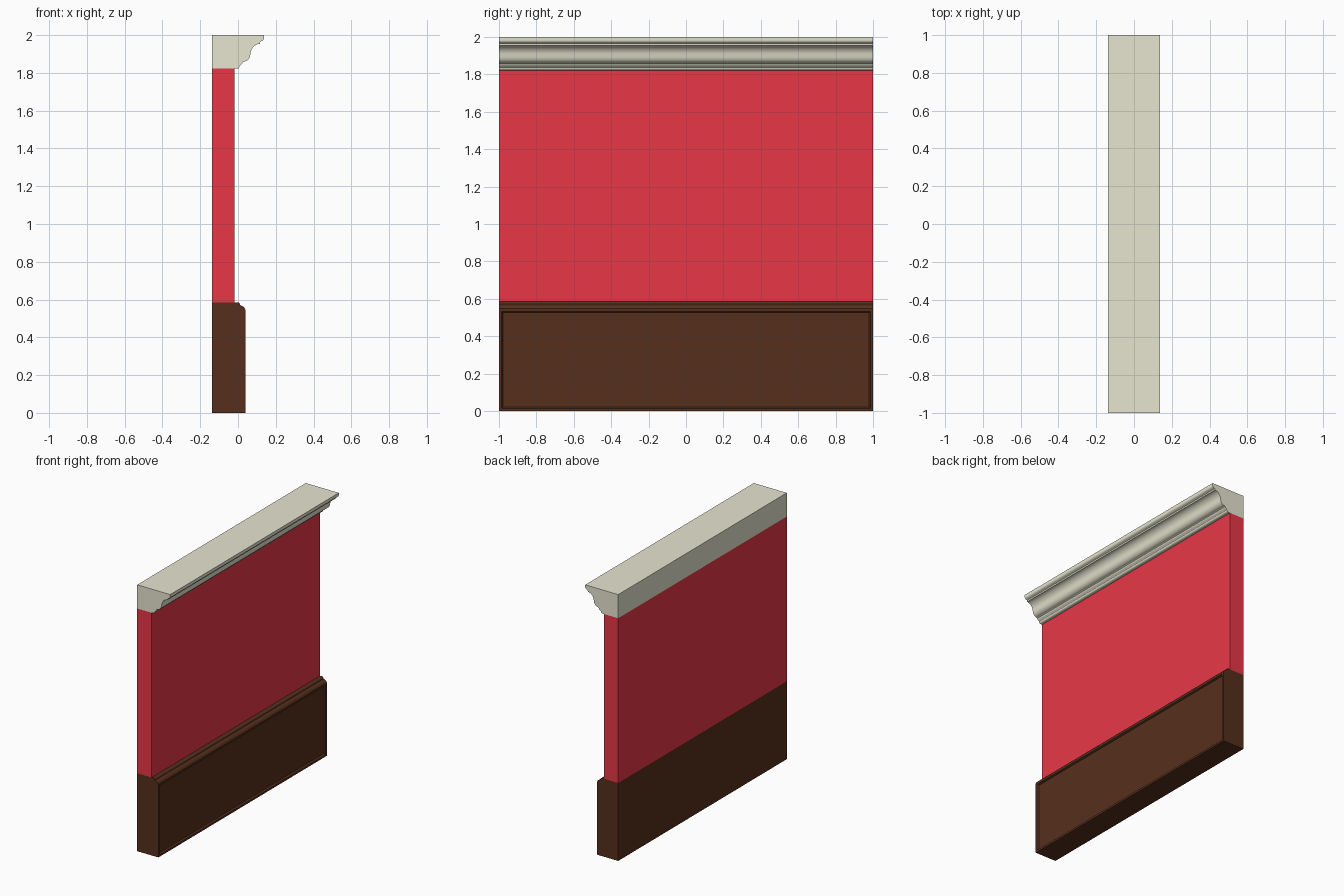
import bpy, bmesh, math

if "Cube" in bpy.data.objects:
    bpy.data.objects.remove(bpy.data.objects["Cube"])


def material(name, rgb):
    m = bpy.data.materials.new(name)
    m.diffuse_color = (*rgb, 1)
    m.use_nodes = True
    m.node_tree.nodes["Principled BSDF"].inputs["Base Color"].default_value = m.diffuse_color
    return m


CREAM = material("cream plaster", (0.82, 0.81, 0.65))
RED = material("red wall paint", (0.81, 0.039, 0.063))
WOOD = material("dark wood", (0.093, 0.029, 0.012))
BACK, FACE = -0.137, -0.018


def arc(cx, cz, rx, rz, a0, a1, n=6):
    """Points on an elliptical arc, angles in degrees."""
    return [(cx + rx * math.cos(math.radians(a0 + (a1 - a0) * i / n)),
             cz + rz * math.sin(math.radians(a0 + (a1 - a0) * i / n)))
            for i in range(n + 1)]


def extrude_profile(name, pts, mat, panel=False):
    """Run an x-z profile along the whole length of the wall (y -1 to 1)."""
    bm = bmesh.new()
    base = bm.faces.new([bm.verts.new((x, -1, z)) for x, z in pts])
    ext = bmesh.ops.extrude_face_region(bm, geom=[base])
    verts = [v for v in ext["geom"] if isinstance(v, bmesh.types.BMVert)]
    bmesh.ops.translate(bm, verts=verts, vec=(0, 2, 0))
    bmesh.ops.recalc_face_normals(bm, faces=bm.faces)
    if panel:
        # sunken panel with a bevelled rim in the large front face
        bm.normal_update()
        front = max((f for f in bm.faces if f.normal.x > 0.99),
                    key=lambda f: f.calc_area())
        bmesh.ops.inset_region(bm, faces=[front], thickness=0.021)
        bmesh.ops.inset_region(bm, faces=[front], thickness=0.008, depth=-0.012)
    me = bpy.data.meshes.new(name)
    bm.to_mesh(me)
    bm.free()
    me.materials.append(mat)
    ob = bpy.data.objects.new(name, me)
    bpy.context.collection.objects.link(ob)
    bpy.ops.object.select_all(action='DESELECT')
    ob.select_set(True)
    bpy.context.view_layer.objects.active = ob
    bpy.ops.object.shade_smooth_by_angle(angle=math.radians(32))


# Painted wall between the wood and the cornice
extrude_profile("wall", [(BACK, 0.585), (FACE, 0.585), (FACE, 1.822), (BACK, 1.822)], RED)

# Wood wainscot with a moulded, sloping cap and a sunken panel
cap = [(0.039, 0.0), (0.039, 0.548)]
cap += arc(0.015, 0.545, 0.022, 0.022, 15, 80, 5)
cap += [(0.013, 0.570)]
cap += arc(0.0, 0.571, 0.011, 0.014, 0, 90, 4)
extrude_profile("wainscot", [(BACK, 0.0)] + cap + [(BACK, 0.585)], WOOD, panel=True)

# Plaster cornice: bead, small cove, S-curve and top fillet
crown = [(BACK, 1.822), (FACE, 1.822), (-0.006, 1.822)]
crown += arc(-0.006, 1.836, 0.014, 0.014, -60, 0, 4)
crown += [(0.014, 1.842)]
crown += arc(0.014, 1.856, 0.010, 0.012, -60, 0, 3)
crown += [(0.030, 1.860)]
crown += arc(0.030, 1.901, 0.035, 0.041, -80, -12, 6)
crown += arc(0.117, 1.897, 0.051, 0.057, 172, 92, 8)
crown += [(0.117, 1.964)]
crown += arc(0.119, 1.982, 0.018, 0.015, -80, 0, 4)
crown += [(0.137, 2.0), (BACK, 2.0)]
extrude_profile("cornice", crown, CREAM)
